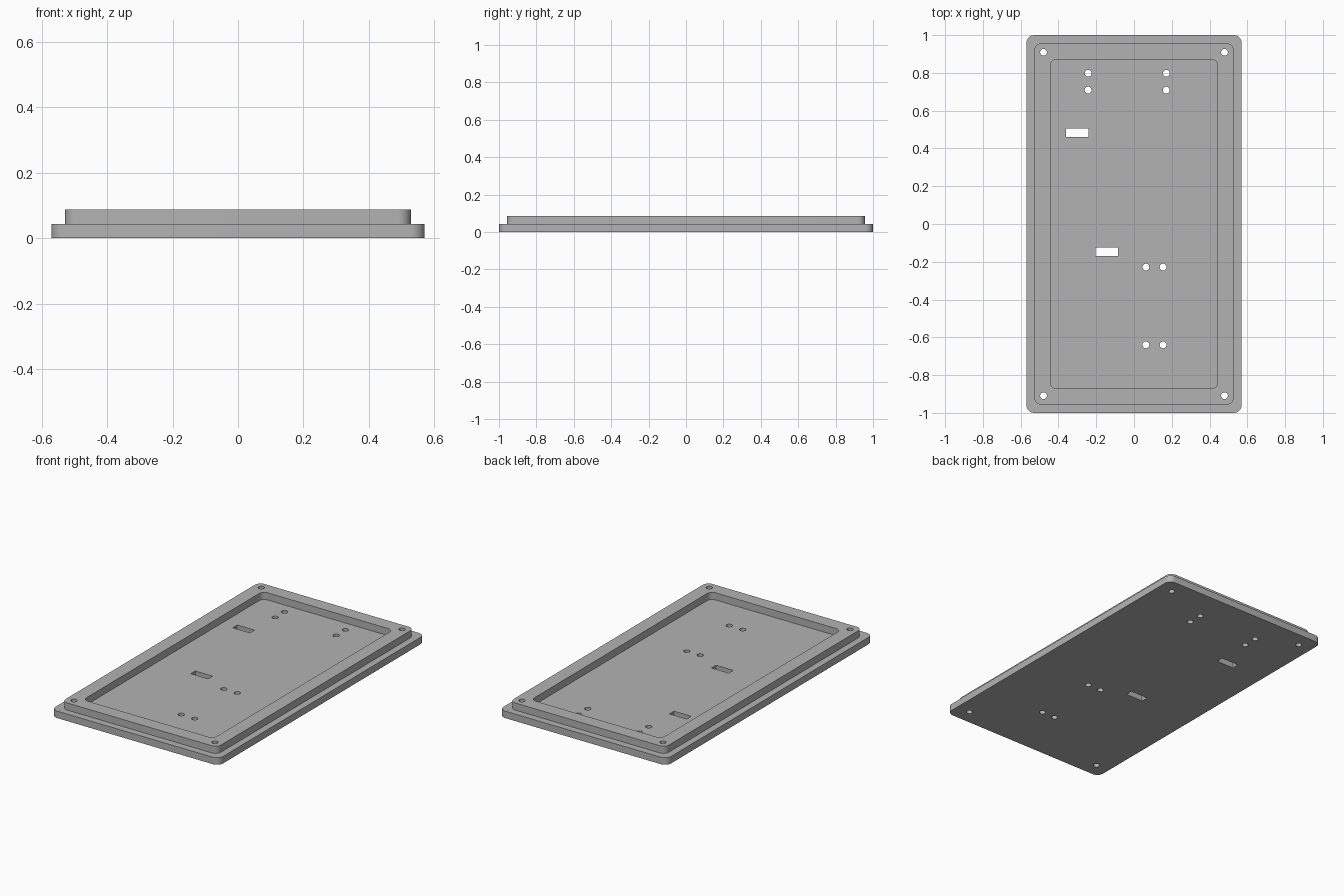
import bpy, bmesh, math

if "Cube" in bpy.data.objects:
    bpy.data.objects.remove(bpy.data.objects["Cube"])

grey = bpy.data.materials.new("plain grey")
grey.diffuse_color = (0.45, 0.45, 0.45, 1)
grey.use_nodes = True
grey.node_tree.nodes["Principled BSDF"].inputs["Base Color"].default_value = grey.diffuse_color


def prism(name, outline, z0, z1):
    """Solid made by extruding a counter-clockwise outline from z0 to z1."""
    bm = bmesh.new()
    face = bm.faces.new([bm.verts.new((x, y, z0)) for x, y in outline])
    top = bmesh.ops.extrude_face_region(bm, geom=[face])["geom"]
    verts = [v for v in top if isinstance(v, bmesh.types.BMVert)]
    bmesh.ops.translate(bm, vec=(0, 0, z1 - z0), verts=verts)
    bmesh.ops.recalc_face_normals(bm, faces=bm.faces)
    mesh = bpy.data.meshes.new(name)
    bm.to_mesh(mesh)
    bm.free()
    mesh.materials.append(grey)
    obj = bpy.data.objects.new(name, mesh)
    bpy.context.collection.objects.link(obj)
    return obj


def rounded_rect(hx, hy, r, steps=10):
    pts = []
    for i, (sx, sy) in enumerate([(1, 1), (-1, 1), (-1, -1), (1, -1)]):
        for k in range(steps + 1):
            a = math.pi / 2 * (i + k / steps)
            pts.append((sx * (hx - r) + r * math.cos(a),
                        sy * (hy - r) + r * math.sin(a)))
    return pts


def circle(x, y, r, n=32):
    return [(x + r * math.cos(2 * math.pi * k / n),
             y + r * math.sin(2 * math.pi * k / n)) for k in range(n)]


def rect(x, y, hx, hy):
    return [(x - hx, y - hy), (x + hx, y - hy), (x + hx, y + hy), (x - hx, y + hy)]


STEP, TOP = 0.043, 0.087

# Wide base plate and the narrower raised step
plate = prism("cover_plate", rounded_rect(0.57, 1.0, 0.042), 0, STEP)
step = prism("raised_step", rounded_rect(0.528, 0.957, 0.038), STEP / 2, TOP)

# Shallow pocket, screw holes and cable slots
cutters = [prism("pocket_cutter", rounded_rect(0.443, 0.872, 0.034), STEP, 0.2)]
holes = [(x, y) for x in (-0.479, 0.479) for y in (-0.909, 0.909)]
holes += [(x, y) for x in (-0.243, 0.171) for y in (0.709, 0.798)]
holes += [(x, y) for x in (0.063, 0.154) for y in (-0.228, -0.64)]
for x, y in holes:
    cutters.append(prism("hole_cutter", circle(x, y, 0.018), -0.1, 0.2))
for x, y in [(-0.30, 0.483), (-0.144, -0.147)]:
    cutters.append(prism("slot_cutter", rect(x, y, 0.059, 0.022), -0.1, 0.2))

# Join the step, then cut the openings
for tool, operation in [(step, 'UNION')] + [(c, 'DIFFERENCE') for c in cutters]:
    mod = plate.modifiers.new(tool.name, 'BOOLEAN')
    mod.operation, mod.object, mod.solver = operation, tool, 'EXACT'

bpy.context.view_layer.update()
result = bpy.data.meshes.new_from_object(
    plate.evaluated_get(bpy.context.evaluated_depsgraph_get()))
plate.modifiers.clear()
plate.data = result
result.materials.clear()
result.materials.append(grey)
for p in result.polygons:
    p.material_index = 0
for tool in [step] + cutters:
    bpy.data.objects.remove(tool)

# Smooth rounded corners, keep rims crisp
bpy.context.view_layer.objects.active = plate
plate.select_set(True)
bpy.ops.object.shade_smooth_by_angle(angle=math.radians(30))
